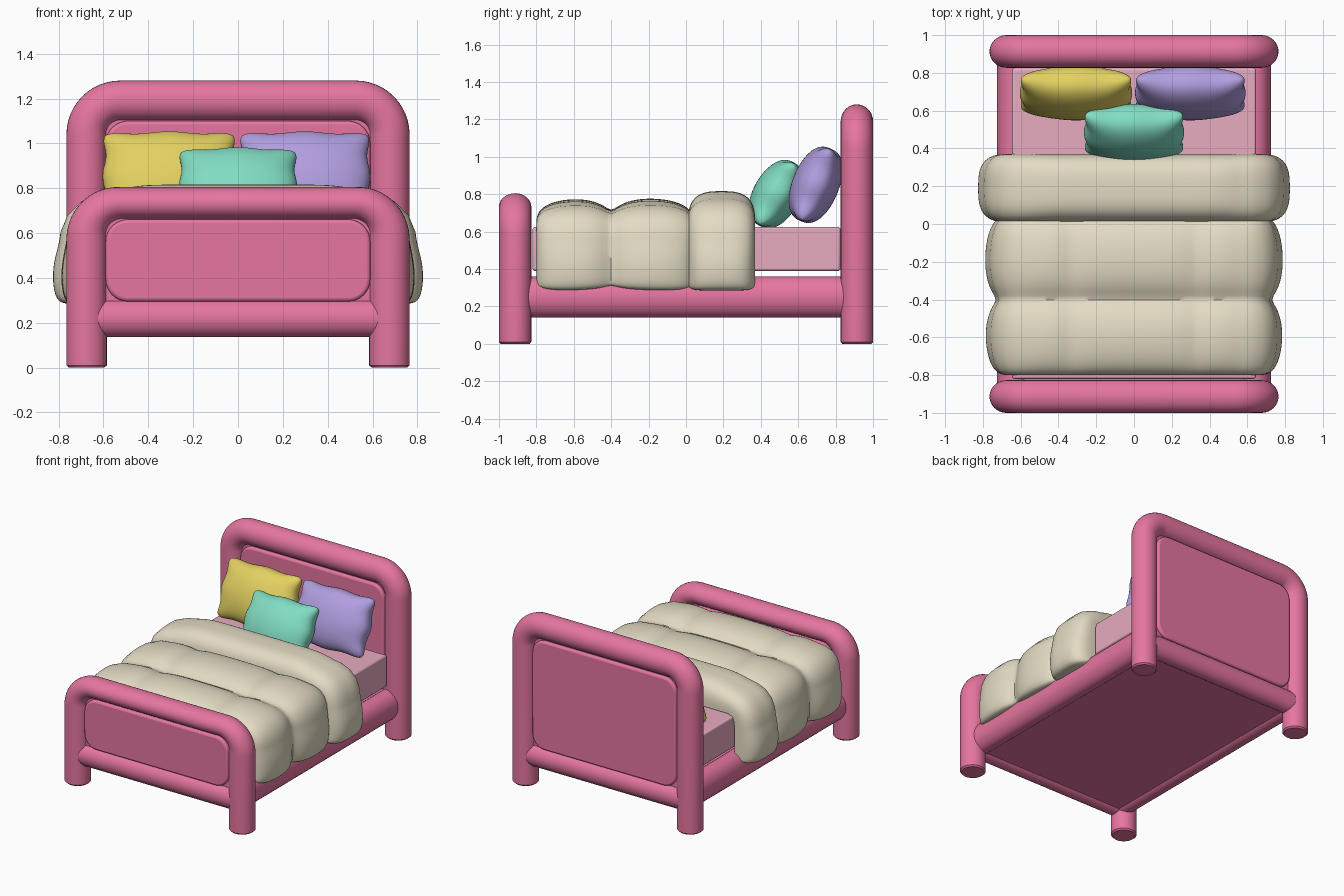
import bpy, bmesh, math
from mathutils import Vector

if "Cube" in bpy.data.objects:
    bpy.data.objects.remove(bpy.data.objects["Cube"])


def material(name, rgb):
    m = bpy.data.materials.new(name)
    m.use_nodes = True
    m.diffuse_color = (*rgb, 1)
    m.node_tree.nodes["Principled BSDF"].inputs["Base Color"].default_value = (*rgb, 1)
    return m


PINK = material("rose pink", (0.79, 0.18, 0.35))
DUSTY = material("dusty pink", (0.80, 0.41, 0.53))
CREAM = material("cream", (0.77, 0.71, 0.55))
YELLOW = material("mustard yellow", (0.77, 0.64, 0.12))
TEAL = material("mint teal", (0.22, 0.72, 0.54))
PURPLE = material("lavender", (0.44, 0.34, 0.74))


def finish(name, bm, mat, loc=(0, 0, 0), rot=(0, 0, 0), bevel=0):
    bmesh.ops.remove_doubles(bm, verts=bm.verts, dist=1e-5)
    bmesh.ops.recalc_face_normals(bm, faces=bm.faces)
    me = bpy.data.meshes.new(name)
    bm.to_mesh(me)
    bm.free()
    me.materials.append(mat)
    ob = bpy.data.objects.new(name, me)
    ob.location, ob.rotation_euler = loc, rot
    bpy.context.collection.objects.link(ob)
    if bevel:
        mod = ob.modifiers.new("bevel", "BEVEL")
        mod.width, mod.segments, mod.limit_method = bevel, 3, "ANGLE"
    bpy.ops.object.select_all(action="DESELECT")
    ob.select_set(True)
    bpy.context.view_layer.objects.active = ob
    bpy.ops.object.shade_smooth_by_angle(angle=math.radians(40))


def tube(name, path, loc, rot=(0, 0, 0), sides=32):
    """Sweep an oval along (x, z, in-plane radius, y radius) stations."""
    bm = bmesh.new()
    rings = []
    for i, (x, z, rn, ry) in enumerate(path):
        a, b = path[max(i - 1, 0)], path[min(i + 1, len(path) - 1)]
        t = Vector((b[0] - a[0], 0, b[1] - a[1])).normalized()
        n = Vector((-t.z, 0, t.x))
        ring = []
        for k in range(sides):
            w = math.tau * k / sides
            ring.append(bm.verts.new(Vector((x, 0, z)) + n * rn * math.cos(w)
                                     + Vector((0, ry * math.sin(w), 0))))
        rings.append(ring)
    for p, q in zip(rings, rings[1:]):
        for k in range(sides):
            j = (k + 1) % sides
            bm.faces.new((p[k], p[j], q[j], q[k]))
    bm.faces.new(rings[0])
    bm.faces.new(rings[-1])
    finish(name, bm, PINK, loc, rot)


def box(name, size, loc, mat, bevel=0, corner=0):
    """Box; corner rounds the outline seen along y."""
    bm = bmesh.new()
    bmesh.ops.create_cube(bm, size=1)
    bmesh.ops.scale(bm, vec=size, verts=bm.verts)
    if corner:
        edges = [e for e in bm.edges
                 if abs(e.verts[0].co.y - e.verts[1].co.y) > size[1] / 2]
        bmesh.ops.bevel(bm, geom=edges, offset=corner, segments=8,
                        profile=0.5, affect="EDGES")
    finish(name, bm, mat, loc, bevel=bevel)


def sheet(name, front, back, nu, nv, mat, loc=(0, 0, 0), rot=(0, 0, 0)):
    """Closed cushion from two surfaces over [-1, 1] that meet at the rim."""
    bm = bmesh.new()
    ease = lambda i, n: math.sin(math.pi * (i / n - 0.5))
    for f in (front, back):
        g = [[bm.verts.new(f(ease(i, nu), ease(j, nv))) for j in range(nv + 1)]
             for i in range(nu + 1)]
        for i in range(nu):
            for j in range(nv):
                bm.faces.new((g[i][j], g[i + 1][j], g[i + 1][j + 1], g[i][j + 1]))
    finish(name, bm, mat, loc, rot)


# Head and foot frames: bent tube, lower rail, recessed board and raised panel
def end_frame(prefix, y, top, top_r):
    bend, leg_x, r = 0.15, 0.675, 0.09
    zc = top - top_r
    half = [(-leg_x, 0, r - 0.012, r - 0.012), (-leg_x, 0.01, r, 0.0865)]
    for k in range(13):
        a = math.pi / 2 * k / 12
        half.append((-leg_x + bend * (1 - math.cos(a)), zc - bend * (1 - math.sin(a)),
                     r + (top_r - r) * k / 12, 0.0865))
    path = half + [(-x, z, rn, ry) for x, z, rn, ry in reversed(half)]
    tube(prefix + "_frame", path, (0, y, 0))
    tube(prefix + "_lower_rail", [(-0.66, 0.22, 0.083, 0.072), (0.66, 0.22, 0.083, 0.072)],
         (0, y, 0))
    hi = top - 2 * top_r
    mid, tall = (hi + 0.295) / 2, hi - 0.295
    box(prefix + "_board", (1.28, 0.05, tall + 0.08), (0, y, mid), PINK)
    box(prefix + "_panel", (1.18, 0.1, tall), (0, y, mid), PINK, 0.015, 0.1)


end_frame("headboard", 0.9135, 1.28, 0.09)
end_frame("footboard", -0.9135, 0.805, 0.072)

# Side rails, base and mattress
for side, label in ((1, "left"), (-1, "right")):
    tube(label + "_side_rail", [(-0.9, 0.25, 0.11, 0.085), (0.9, 0.25, 0.11, 0.085)],
         (side * 0.64, 0, 0), (0, 0, math.pi / 2))
box("bed_base", (1.28, 1.8, 0.17), (0, 0, 0.245), PINK)
box("mattress", (1.29, 1.645, 0.235), (0, 0.003, 0.507), DUSTY, 0.012)

# Quilt: a draped path over the mattress, puffed outwards and dented at seams
BEND, WIDE, HIGH, LOW = 0.06, 0.655, 0.635, 0.285
FLAT = WIDE - BEND
ARC = BEND * math.pi / 2
LENGTH = FLAT + ARC + HIGH - BEND - LOW


def drape(a):
    s, sign = abs(a) * LENGTH, 1 if a >= 0 else -1
    if s < FLAT:
        x, z, ang = s, HIGH, 0
    elif s < FLAT + ARC:
        ang = (s - FLAT) / BEND
        x, z = FLAT + BEND * math.sin(ang), HIGH - BEND + BEND * math.cos(ang)
    else:
        ang, x, z = math.pi / 2, WIDE, HIGH - BEND - (s - FLAT - ARC)
    return Vector((sign * x, 0, z)), Vector((sign * math.sin(ang), 0, math.cos(ang)))


def quilt(name, y0, y1, thick, cross_seams=(), long_seams=()):
    def dent(y):
        return sum(math.exp(0.2 - math.hypot(y - c, 0.016) / 0.08) for c in cross_seams)

    def inner(a, b):
        p, _ = drape(a)
        p.y = (y0 + y1) / 2 + b * (y1 - y0) / 2
        # hem rises a little at each seam and at both ends
        p.z += 0.025 * a ** 12 * (dent(p.y) + b ** 8)
        return p

    def outer(a, b):
        p = inner(a, b)
        s = abs(a) * LENGTH
        t = thick * max(0, 1 - abs(a) ** 9) ** (1 / 9) * max(0, 1 - abs(b) ** 3) ** (1 / 3)
        t *= 1 - 0.46 * dent(p.y)
        # stretched thinner over the mattress edge
        t *= 1 - 0.25 * math.exp(-((s - FLAT - ARC / 2) / 0.14) ** 2)
        for c in long_seams:
            t *= 1 - 0.25 * math.exp(-math.hypot(s - c, 0.02) / 0.07)
        return p + drape(a)[1] * t

    sheet(name, outer, inner, 90, 60, CREAM)


quilt("quilt", -0.8, 0.04, 0.152, (-0.4,), (0.33,))
quilt("quilt_fold", 0.01, 0.37, 0.181)


# Pillows: plump squares with rounded ears, leaning back
def pillow(name, mat, size, loc, tilt):
    w, t, h = (d / 2 for d in size)
    pinch = lambda v: 1 - 0.05 * math.sin(math.pi * v) ** 2 - 0.05 * v ** 12

    def face(sign):
        def f(u, v):
            swell = max(0, (1 - u * u) * (1 - v * v)) ** 0.4
            return Vector((u * w * pinch(v), sign * t * swell, v * h * pinch(u)))
        return f

    sheet(name, face(1), face(-1), 36, 32, mat, loc, (-math.radians(tilt), 0, 0))


pillow("yellow_pillow", YELLOW, (0.595, 0.25, 0.42), (-0.307, 0.693, 0.85), 22)
pillow("purple_pillow", PURPLE, (0.585, 0.25, 0.42), (0.298, 0.693, 0.85), 22)
pillow("teal_pillow", TEAL, (0.53, 0.25, 0.385), (0, 0.485, 0.8), 30)
